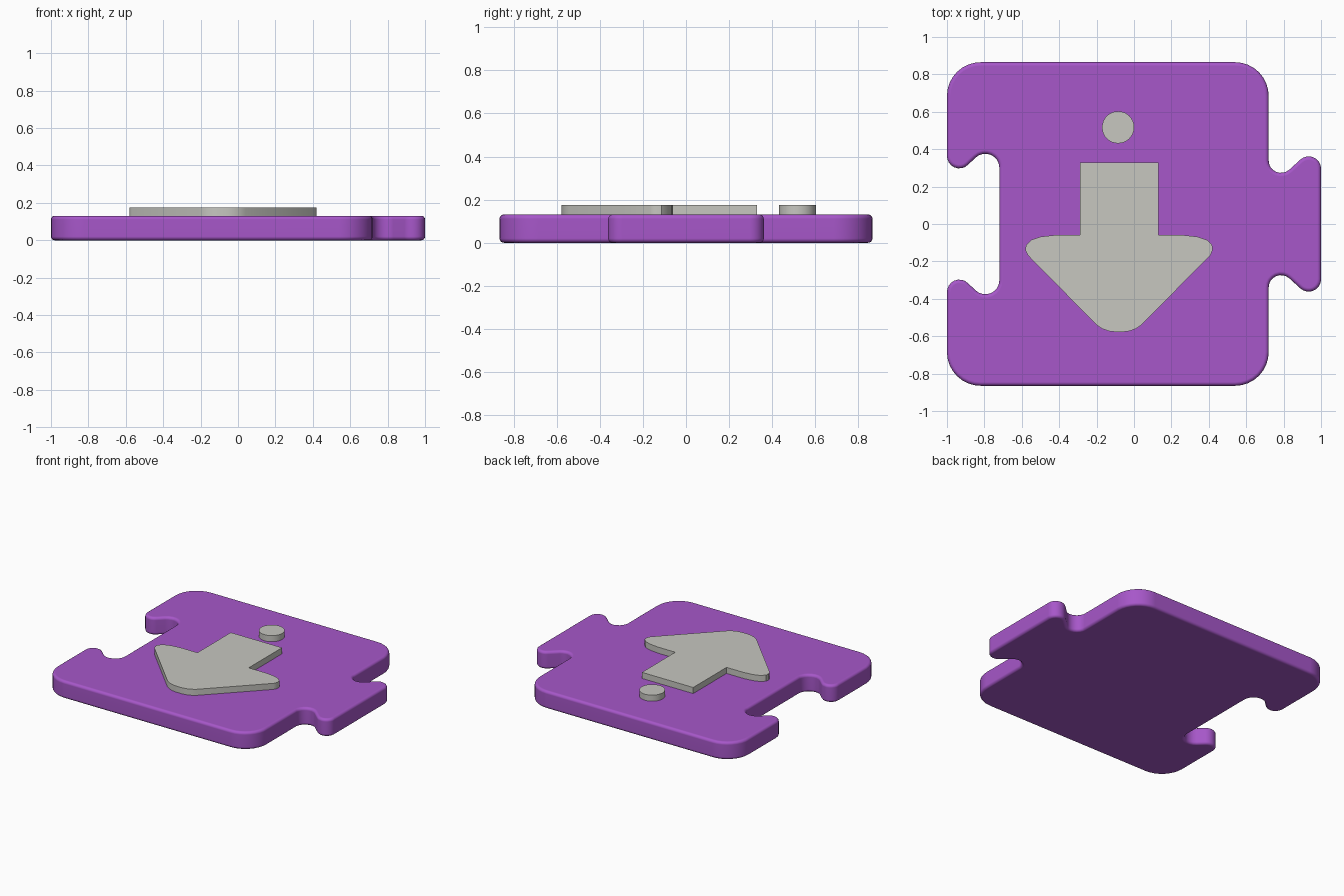
import bpy, bmesh, math
from mathutils import Vector

if "Cube" in bpy.data.objects:
    bpy.data.objects.remove(bpy.data.objects["Cube"])


def material(name, color):
    m = bpy.data.materials.new(name)
    m.diffuse_color = (*color, 1)
    m.use_nodes = True
    m.node_tree.nodes["Principled BSDF"].inputs["Base Color"].default_value = m.diffuse_color
    return m


purple = material("purple", (0.385, 0.095, 0.585))
grey = material("light grey", (0.57, 0.57, 0.53))


def rounded(corners, steps=8):
    """Outline from (x, y, radius) corners, each replaced by a fillet arc."""
    pts = []
    for i, (x, y, r) in enumerate(corners):
        p = Vector((x, y))
        a = (Vector(corners[i - 1][:2]) - p).normalized()
        b = (Vector(corners[(i + 1) % len(corners)][:2]) - p).normalized()
        half = a.angle(b) / 2
        centre = p + (a + b).normalized() * r / math.sin(half)
        u = p + a * r / math.tan(half) - centre
        v = p + b * r / math.tan(half) - centre
        for k in range(steps + 1):
            t = k / steps
            w = math.pi - 2 * half
            q = (u * math.sin((1 - t) * w) + v * math.sin(t * w)) / math.sin(w)
            pts.append(centre + q)
    return pts


def slab(name, outline, z0, z1, mat, bevel=0):
    """Extrude a flat outline, optionally rounding its rims."""
    bm = bmesh.new()
    face = bm.faces.new([bm.verts.new((p[0], p[1], z0)) for p in outline])
    ext = bmesh.ops.extrude_face_region(bm, geom=[face], use_keep_orig=True)
    for v in ext["geom"]:
        if isinstance(v, bmesh.types.BMVert):
            v.co.z = z1
    bmesh.ops.recalc_face_normals(bm, faces=bm.faces[:])
    if bevel:
        rims = [e for e in bm.edges if abs(e.verts[0].co.z - e.verts[1].co.z) < 1e-5]
        bmesh.ops.bevel(bm, geom=rims, offset=bevel, segments=4, profile=0.5,
                        affect='EDGES')
    mesh = bpy.data.meshes.new(name)
    bm.to_mesh(mesh)
    bm.free()
    mesh.materials.append(mat)
    ob = bpy.data.objects.new(name, mesh)
    bpy.context.collection.objects.link(ob)
    bpy.ops.object.select_all(action='DESELECT')
    ob.select_set(True)
    bpy.context.view_layer.objects.active = ob
    bpy.ops.object.shade_smooth_by_angle(angle=math.radians(35))
    if bevel:
        wn = ob.modifiers.new("flat faces", 'WEIGHTED_NORMAL')
        wn.keep_sharp = True
    return ob


# Puzzle tile: upper half with tab on the right and socket on the left
upper = [(1.0, 0.445, 0.066), (0.72, 0.19, 0.066), (0.72, 0.865, 0.18),
         (-1.0, 0.865, 0.18), (-1.0, 0.21, 0.066), (-0.72, 0.475, 0.075)]
lower = [(x, -y, r) for x, y, r in reversed(upper)]
slab("puzzle_tile", rounded(upper + lower), 0, 0.131, purple, bevel=0.02)

# Raised arrow: right half mirrored about its axis
cx = -0.08
half = [(0.02, -0.577), (0.055, -0.573), (0.09, -0.56), (0.12, -0.54),
        (0.488, -0.167), (0.5, -0.142), (0.498, -0.113), (0.47, -0.085),
        (0.42, -0.068), (0.35, -0.06), (0.21, -0.06), (0.21, 0.33)]
arrow = [(cx + x, y) for x, y in half] + [(cx - x, y) for x, y in reversed(half)]
slab("arrow", arrow, 0.12, 0.176, grey)

# Raised dot above the arrow
dot = [(cx - 0.005 + 0.086 * math.cos(math.tau * i / 32),
        0.517 + 0.086 * math.sin(math.tau * i / 32)) for i in range(32)]
slab("dot", dot, 0.12, 0.176, grey)
